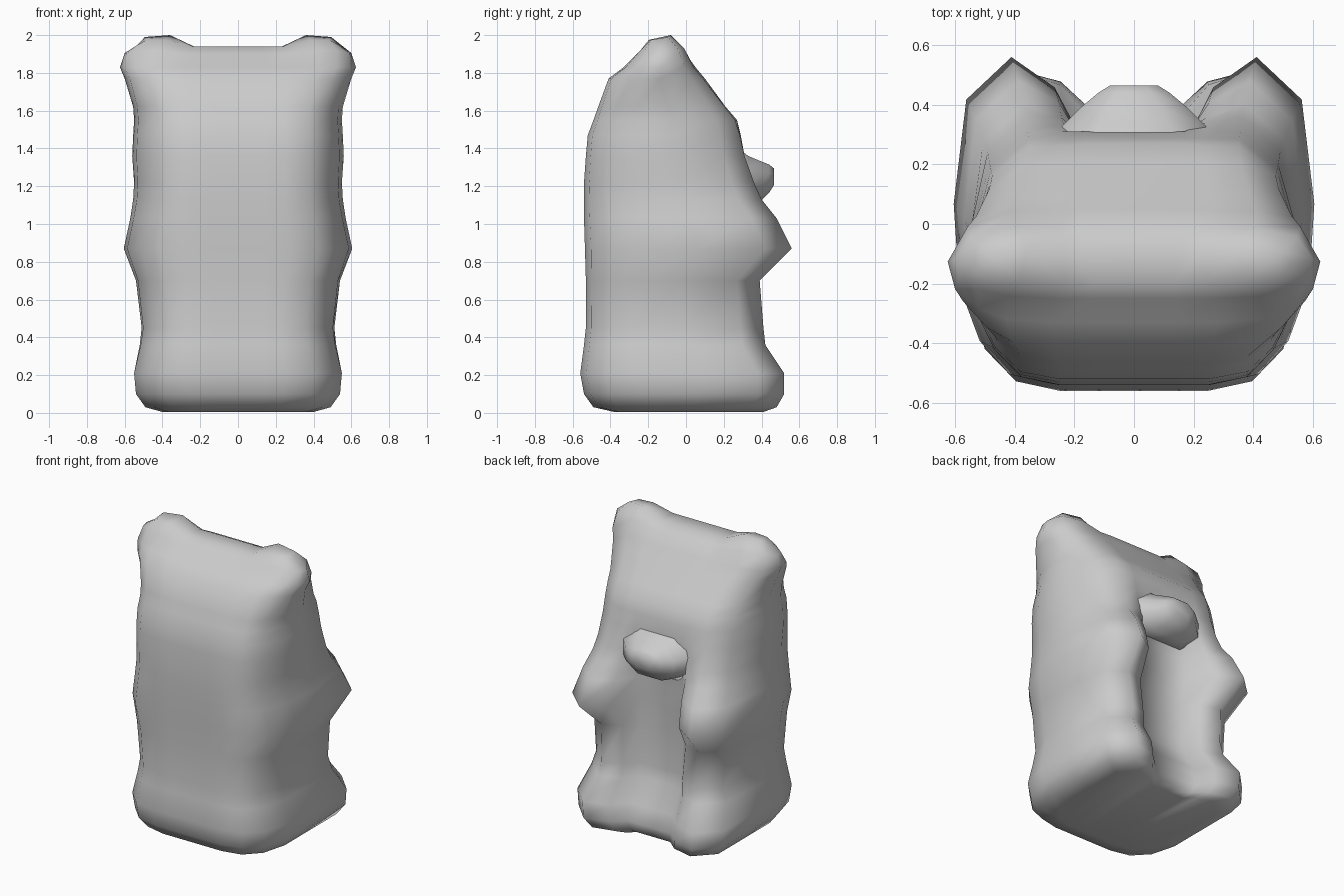
import bpy, bmesh

def finish(bm, name):
    bmesh.ops.recalc_face_normals(bm, faces=bm.faces)
    mesh = bpy.data.meshes.new(name)
    bm.to_mesh(mesh)
    bm.free()
    for p in mesh.polygons:
        p.use_smooth = True
    ob = bpy.data.objects.new(name, mesh)
    bpy.context.collection.objects.link(ob)
    return ob

# Half cross-section: x as share of half width, then shares of back, limb and centre depth
SECTION = [(0, 1, 0, 0), (.25, 1, 0, 0), (.45, 1, 0, 0), (.72, .97, .03, 0),
           (.91, .87, .13, 0), (1, .70, .30, 0), (1, .45, .55, 0), (.93, .13, .87, 0),
           (.68, 0, 1, 0), (.44, 0, .65, .35), (.30, 0, 0, 1), (0, 0, 0, 1)]
EAR_LIFT = [0, 0, 0, .035, .035, .01, .01, .05, .06, 0, 0, 0]
CORNER = [0, 0, 0, .6, 1, .5, 0, 1, .9, .3, 0, 0]

# Levels: z, half width, back y, limb front y, centre front y, back and front corner squeeze
LEVELS = [
    (0.005, .40, -.38, .41, .32, 0, -.08),
    (0.03, .49, -.49, .48, .38, 0, -.12),
    (0.10, .54, -.54, .52, .40, 0, -.12),
    (0.21, .55, -.56, .52, .37, 0, -.12),
    (0.36, .52, -.54, .42, .28, .02, -.04),
    (0.45, .51, -.53, .41, .27, .03, 0),
    (0.70, .54, -.53, .39, .26, .04, 0),
    (0.87, .605, -.535, .56, .27, .06, 0),
    (1.03, .57, -.54, .48, .27, .06, 0),
    (1.13, .555, -.54, .40, .28, .07, .02),
    (1.22, .55, -.54, .36, .30, .07, .04),
    (1.36, .56, -.53, .31, .31, .08, .07),
    (1.47, .555, -.52, .285, .29, .08, .07),
    (1.55, .55, -.49, .26, .27, .08, .07),
    (1.62, .555, -.465, .205, .21, .08, .06),
    (1.77, .60, -.41, .09, .10, .09, .05),
    (1.83, .625, -.33, .04, .05, .08, .04),
    (1.90, .60, -.25, -.01, .0, .04, .02),
    (1.94, .53, -.20, -.08, -.08, 0, 0),
]

# Body with arms, feet and ears drawn out of one lofted skin
bm = bmesh.new()
rings = []
for z, w, back, limb, centre, qb, qf in LEVELS:
    lift = max(0, min(1, (z - 1.86) / .08))
    half = []
    for i, (s, b, f, c) in enumerate(SECTION):
        x = min(w, s * w * (1 - CORNER[i] * (qb if i < 6 else qf)))
        half.append((x, b * back + f * limb + c * centre, z + EAR_LIFT[i] * lift))
    full = half + [(-x, y, zz) for x, y, zz in half[-2:0:-1]]
    rings.append([bm.verts.new(p) for p in full])
n = len(rings[0])
for a, b in zip(rings, rings[1:]):
    for i in range(n):
        j = (i + 1) % n
        bm.faces.new((a[i], a[j], b[j], b[i]))
# Caps pair each back point with its matching front point
for ring in (rings[0], rings[-1]):
    for side in (1, -1):
        for k in range(5):
            bm.faces.new([ring[(side * q) % n] for q in (k, k + 1, 10 - k, 11 - k)])
finish(bm, "body")

# Snout: wide at the cheeks, tapering to a small blunt nose
bm = bmesh.new()
OCT = [(-1, -.4), (-.5, -1), (.5, -1), (1, -.4), (1, .4), (.5, 1), (-.5, 1), (-1, .4)]
loops = []
for y, hw, zc, hh in ((.24, .29, 1.25, .18), (.33, .24, 1.235, .125),
                      (.39, .18, 1.225, .11), (.44, .12, 1.24, .075),
                      (.465, .08, 1.25, .045)):
    loops.append([bm.verts.new((x * hw, y, zc + h * hh)) for x, h in OCT])
for a, b in zip(loops, loops[1:]):
    for i in range(8):
        j = (i + 1) % 8
        bm.faces.new((a[i], a[j], b[j], b[i]))
bm.faces.new(loops[0])
bm.faces.new(loops[-1])
finish(bm, "snout")
